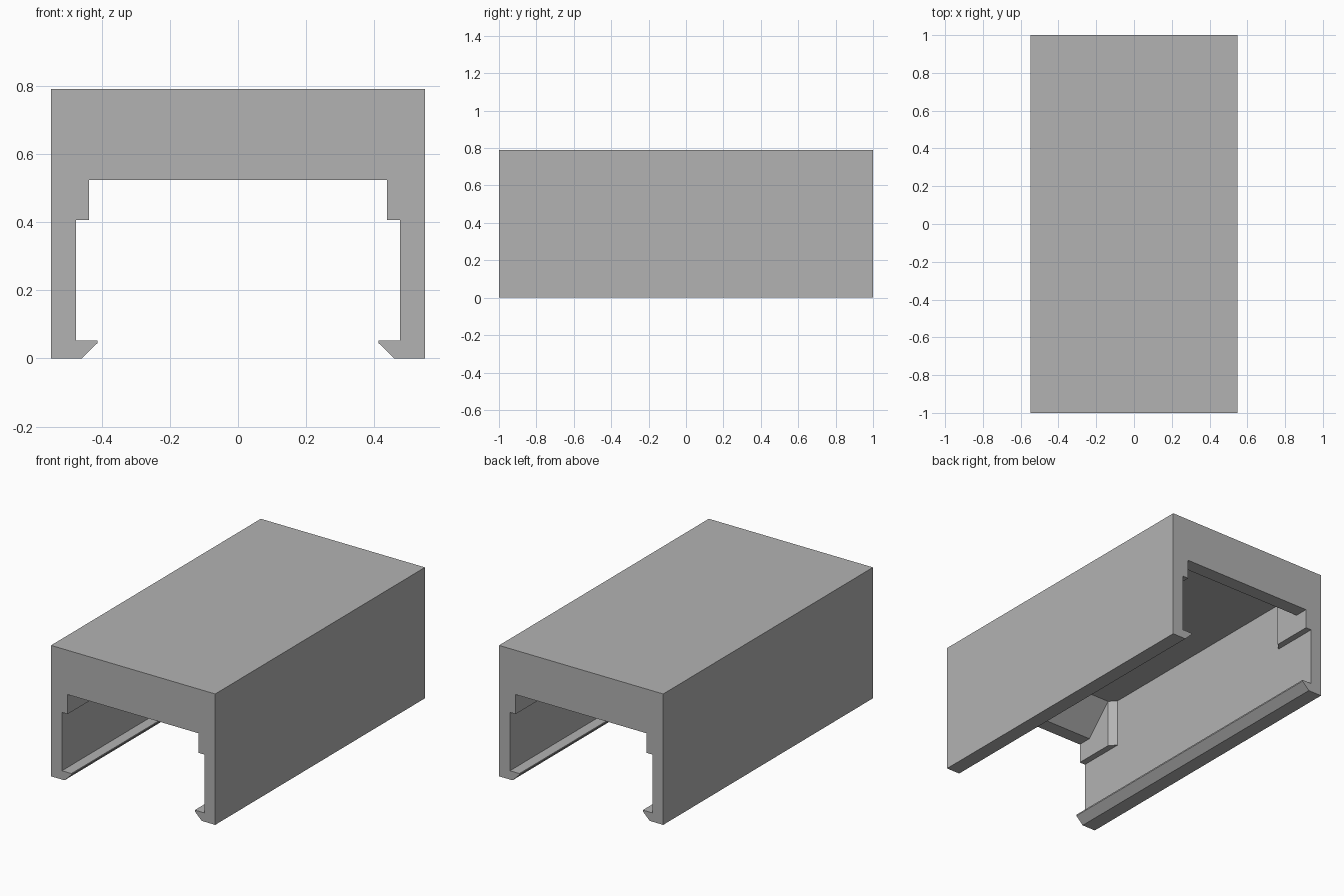
import bpy
import bmesh
from mathutils import Vector

cube = bpy.data.objects.get("Cube")
if cube:
    bpy.data.objects.remove(cube, do_unlink=True)

HALF_LENGTH = 1.0
WALL = 0.475      # inner wall half width
STEP = 0.437      # half width between the corner blocks
CEILING = 0.695   # top of the inner recess

grey = bpy.data.materials.new("plain grey")
grey.use_nodes = True
colour = (0.448, 0.448, 0.448, 1)
grey.diffuse_color = colour
grey.node_tree.nodes["Principled BSDF"].inputs["Base Color"].default_value = colour


def prism(name, points, direction):
    """Extrude a closed flat outline along a direction."""
    bm = bmesh.new()
    face = bm.faces.new([bm.verts.new(p) for p in points])
    new = bmesh.ops.extrude_face_region(bm, geom=[face])["geom"]
    moved = [v for v in new if isinstance(v, bmesh.types.BMVert)]
    bmesh.ops.translate(bm, verts=moved, vec=Vector(direction))
    bmesh.ops.recalc_face_normals(bm, faces=bm.faces)
    mesh = bpy.data.meshes.new(name)
    bm.to_mesh(mesh)
    bm.free()
    mesh.materials.append(grey)
    obj = bpy.data.objects.new(name, mesh)
    bpy.context.collection.objects.link(obj)
    return obj


def mirrored(half):
    """Close a half outline by mirroring its first coordinate."""
    return half + [(-a, b) for a, b in reversed(half)]


def cut(target, cutter):
    cutter.hide_render = True
    mod = target.modifiers.new("cut", "BOOLEAN")
    mod.operation = "DIFFERENCE"
    mod.solver = "EXACT"
    mod.object = cutter
    bpy.context.view_layer.objects.active = target
    bpy.ops.object.modifier_apply(modifier=mod.name)
    bpy.data.objects.remove(cutter, do_unlink=True)


# Cover body: channel section with stepped shoulders and hooked lips
section = mirrored([
    (0.548, 0.79), (0.548, 0), (0.458, 0), (0.412, 0.045), (0.412, 0.053),
    (WALL, 0.053), (WALL, 0.405), (STEP, 0.405), (STEP, 0.523),
])
body = prism("clip_on_cover", [(x, -HALF_LENGTH, z) for x, z in section],
             (0, 2 * HALF_LENGTH, 0))

# Wide recess between the corner blocks, with bevelled block ends
half_plan = [(WALL, -0.71), (WALL, 0.71), (STEP, 0.75)]
plan = mirrored(half_plan) + [(-STEP, -0.75), (STEP, -0.75)]
cut(body, prism("recess_cutter", [(x, y, 0.3) for x, y in plan],
                (0, 0, CEILING - 0.3)))

# Sloped undercut behind each end plate
slope = mirrored([(0.915, 0.45), (0.915, 0.523), (0.75, CEILING)])
cut(body, prism("slope_cutter", [(-STEP, y, z) for y, z in slope],
                (2 * STEP, 0, 0)))
